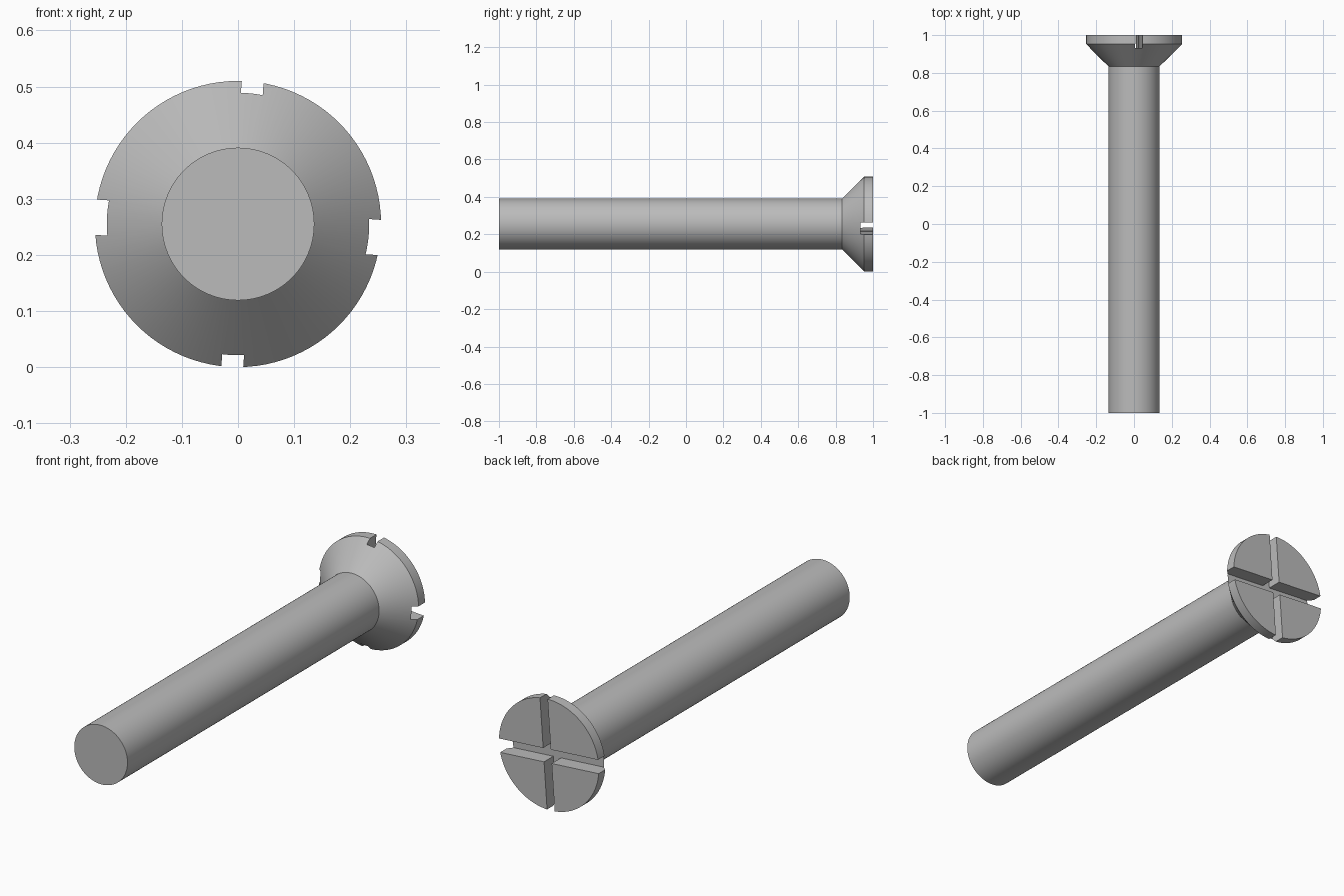
import bpy, bmesh, math
from mathutils import Matrix, Vector

if "Cube" in bpy.data.objects:
    bpy.data.objects.remove(bpy.data.objects["Cube"])

AXIS_Z = 0.255      # height of the screw's axis
SHAFT_R, HEAD_R = 0.136, 0.255
SEGMENTS = 96

steel = bpy.data.materials.new("grey_steel")
steel.use_nodes = True
steel.diffuse_color = (0.5, 0.5, 0.5, 1)
steel.node_tree.nodes["Principled BSDF"].inputs["Base Color"].default_value = (0.5, 0.5, 0.5, 1)


def make_object(name, bm):
    bmesh.ops.recalc_face_normals(bm, faces=bm.faces)
    mesh = bpy.data.meshes.new(name)
    bm.to_mesh(mesh)
    bm.free()
    mesh.materials.append(steel)
    obj = bpy.data.objects.new(name, mesh)
    bpy.context.collection.objects.link(obj)
    return obj


def lathe(name, profile):
    """Closed solid turned about the y axis from (y, radius) pairs."""
    bm = bmesh.new()
    rings = []
    for y, r in profile:
        angles = [math.tau * i / SEGMENTS for i in range(SEGMENTS)]
        rings.append([bm.verts.new((r * math.cos(a), y, AXIS_Z + r * math.sin(a))) for a in angles])
    for low, high in zip(rings, rings[1:]):
        for i in range(SEGMENTS):
            j = (i + 1) % SEGMENTS
            bm.faces.new((low[i], low[j], high[j], high[i]))
    bm.faces.new(rings[0])
    bm.faces.new(rings[-1])
    return make_object(name, bm)


def cut_slot(target, size, centre, tilt):
    """Cut a tilted straight groove into the head."""
    bm = bmesh.new()
    bmesh.ops.create_cube(bm, size=1)
    bmesh.ops.transform(bm, verts=bm.verts, matrix=Matrix.Translation(centre)
                        @ Matrix.Rotation(tilt, 4, 'Y') @ Matrix.Diagonal((*size, 1)))
    cutter = make_object("slot_cutter", bm)
    cutter.hide_render = True
    mod = target.modifiers.new("slot", 'BOOLEAN')
    mod.operation = 'DIFFERENCE'
    mod.solver = 'EXACT'
    mod.object = cutter
    bpy.context.view_layer.objects.active = target
    bpy.ops.object.modifier_apply(modifier=mod.name)
    bpy.data.objects.remove(cutter)


# Shaft and countersunk head in one turned piece
screw = lathe("countersunk_screw", [(-1, SHAFT_R), (0.835, SHAFT_R), (0.953, HEAD_R), (1, HEAD_R)])

# Crossed slots in the head: a narrow upright one and a wider level one
SLOT_FLOOR, TILT = 0.932, math.radians(4.1)
depth = 0.2
y_mid = SLOT_FLOOR + depth / 2
cut_slot(screw, (0.039, depth, 0.8), Vector((0.008, y_mid, AXIS_Z)), TILT)
cut_slot(screw, (0.8, depth, 0.063), Vector((0, y_mid, 0.249)), TILT)

# Smooth round sides with crisp edges
bpy.ops.object.select_all(action='DESELECT')
screw.select_set(True)
bpy.context.view_layer.objects.active = screw
bpy.ops.object.shade_smooth_by_angle(angle=math.radians(30))
